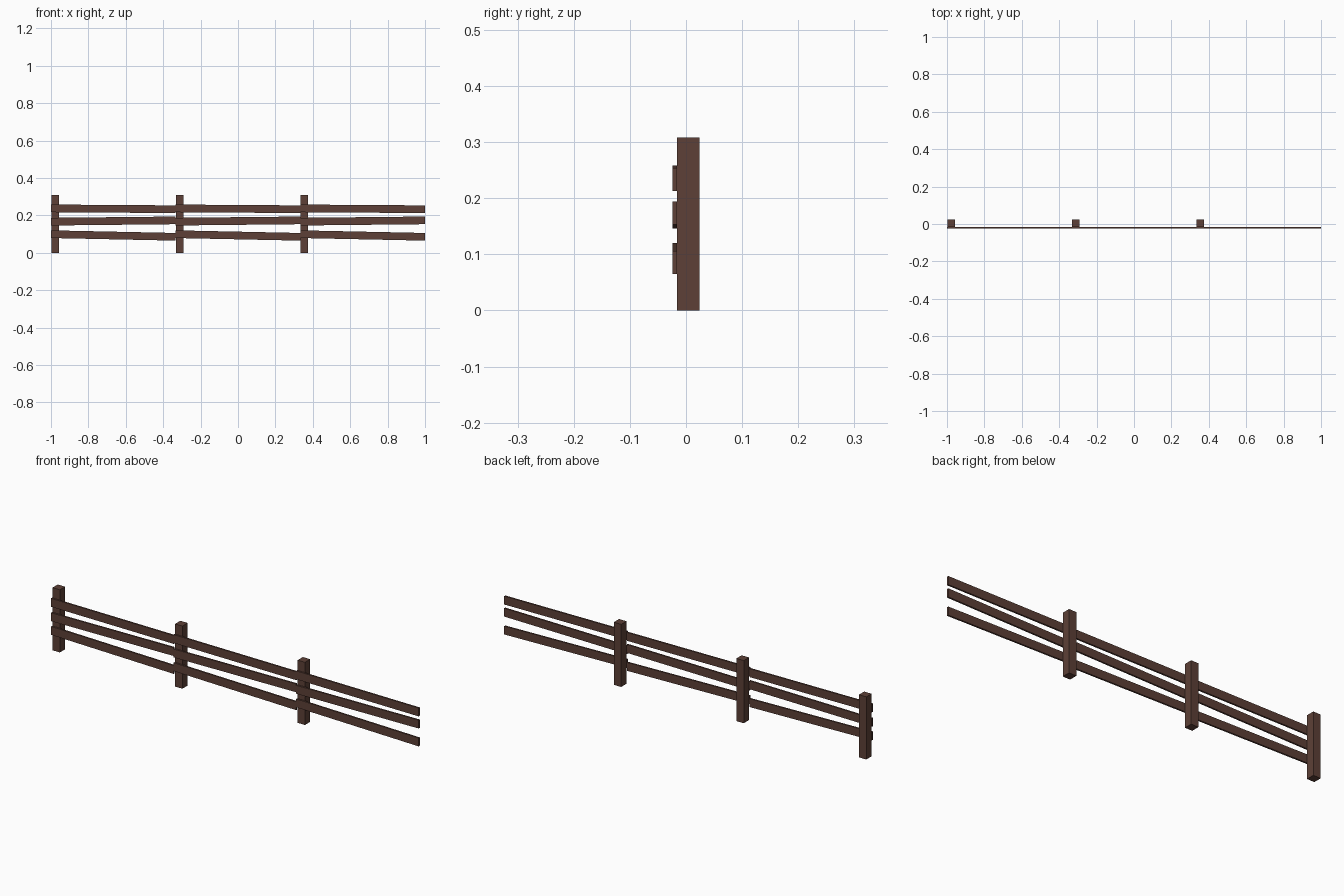
import bpy, bmesh

if "Cube" in bpy.data.objects:
    bpy.data.objects.remove(bpy.data.objects["Cube"])

wood = bpy.data.materials.new("dark_brown_wood")
wood.diffuse_color = (0.109, 0.051, 0.038, 1)
wood.use_nodes = True
wood.node_tree.nodes["Principled BSDF"].inputs["Base Color"].default_value = wood.diffuse_color

SECTION = 2 / 3          # length of one fence section
RAIL_H = 0.041


def slanted_box(name, x0, x1, y0, y1, z_left, z_right, height):
    """Box whose bottom runs from z_left (at x0) to z_right (at x1)."""
    bm = bmesh.new()
    bmesh.ops.create_cube(bm, size=1)
    for v in bm.verts:
        right = v.co.x > 0
        base = z_right if right else z_left
        v.co = (x1 if right else x0,
                y1 if v.co.y > 0 else y0,
                base + (height if v.co.z > 0 else 0))
    mesh = bpy.data.meshes.new(name)
    bm.to_mesh(mesh)
    bm.free()
    mesh.materials.append(wood)
    obj = bpy.data.objects.new(name, mesh)
    bpy.context.collection.objects.link(obj)


# (name, bottom height at left end, bottom height at right end)
rails = [("top_rail", 0.217, 0.2125),
         ("middle_rail", 0.146, 0.153),
         ("bottom_rail", 0.079, 0.065)]

for i in range(3):
    x = -1 + i * SECTION
    # Upright post near the left end of each section
    slanted_box(f"post_{i + 1}", x + 0.002, x + 0.042, -0.016, 0.0245, 0, 0, 0.308)
    # Three slightly crooked rails on the front of the posts
    for name, left, right in rails:
        slanted_box(f"{name}_{i + 1}", x, x + SECTION, -0.0245, -0.016, left, right, RAIL_H)
